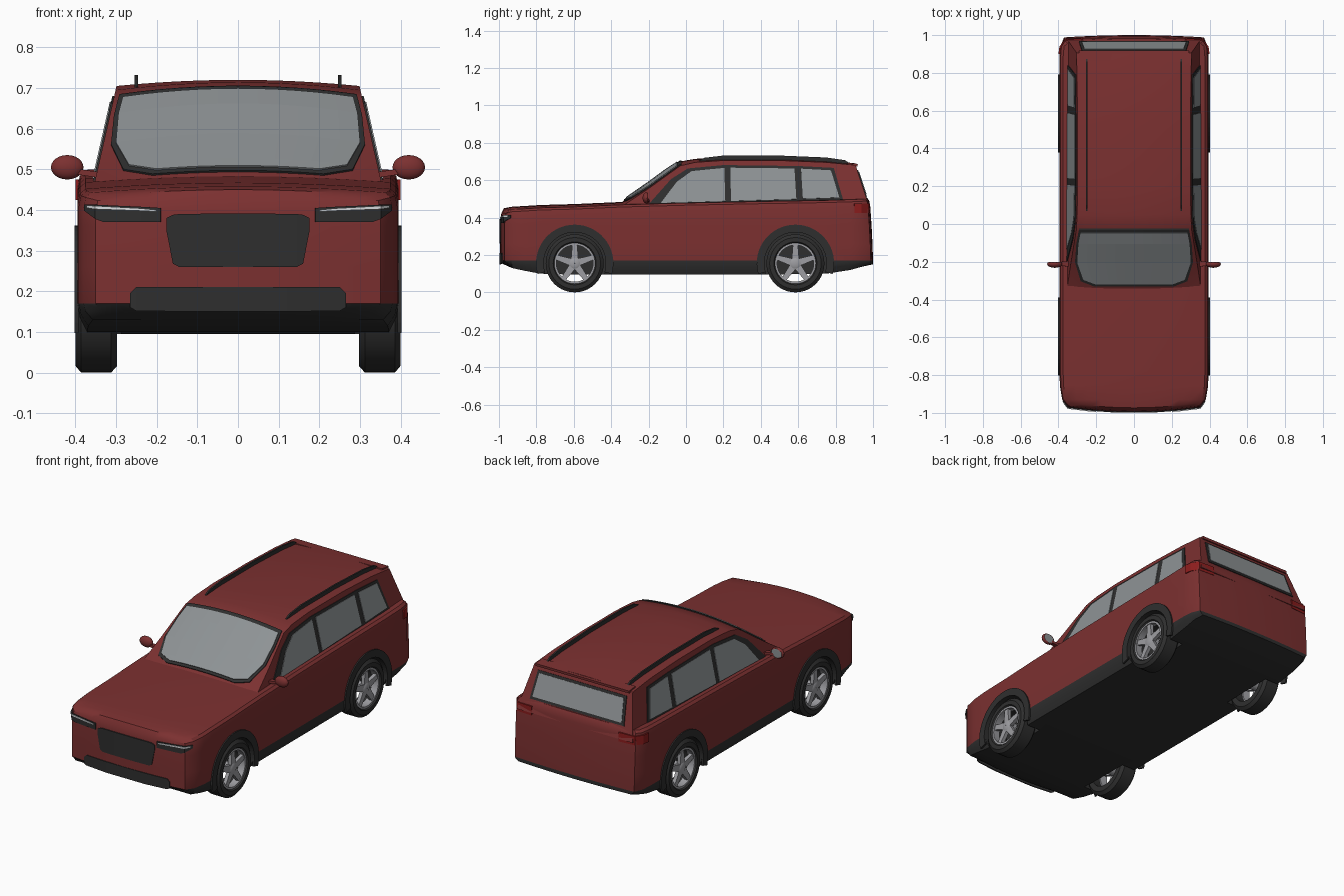
import bpy, bmesh, math

if "Cube" in bpy.data.objects:
    bpy.data.objects.remove(bpy.data.objects["Cube"])


def material(name, col):
    m = bpy.data.materials.new(name)
    m.diffuse_color = (*col, 1)
    m.use_nodes = True
    m.node_tree.nodes["Principled BSDF"].inputs["Base Color"].default_value = m.diffuse_color
    return m


RED = material("red_paint", (0.2, 0.03, 0.03))
DARK = material("dark_trim", (0.028, 0.028, 0.028))
GLASS = material("grey_glass", (0.27, 0.29, 0.30))
SILVER = material("silver_metal", (0.34, 0.34, 0.36))
LAMP = material("lamp_white", (0.7, 0.72, 0.74))
TAIL = material("tail_red", (0.26, 0.012, 0.012))


def interp(table, t, col=1):
    if t <= table[0][0]:
        return table[0][col]
    for a, b in zip(table, table[1:]):
        if t <= b[0]:
            return a[col] + (b[col] - a[col]) * (t - a[0]) / (b[0] - a[0])
    return table[-1][col]


def finish(name, bm, mats, smooth=False, thick=0):
    bmesh.ops.recalc_face_normals(bm, faces=bm.faces[:])
    me = bpy.data.meshes.new(name)
    bm.to_mesh(me)
    bm.free()
    for m in mats:
        me.materials.append(m)
    ob = bpy.data.objects.new(name, me)
    bpy.context.collection.objects.link(ob)
    if thick:
        mod = ob.modifiers.new("thickness", 'SOLIDIFY')
        mod.thickness, mod.offset = thick, 0
    if smooth:
        shade(ob)
    return ob


def activate(ob):
    for o in bpy.context.selected_objects:
        o.select_set(False)
    ob.select_set(True)
    bpy.context.view_layer.objects.active = ob


def shade(ob):
    activate(ob)
    bpy.ops.object.shade_smooth_by_angle(angle=math.radians(32))


def mesh(name, verts, faces, mat, **kw):
    bm = bmesh.new()
    vs = [bm.verts.new(v) for v in verts]
    for f in faces:
        bm.faces.new([vs[i] for i in f])
    return finish(name, bm, [mat], **kw)


def grid_box(name, n, fn, mats, rule):
    """Closed box of grid cells, shaped by fn(i, j, k)."""
    bm, cache = bmesh.new(), {}
    for a in range(3):
        b, c = (a + 1) % 3, (a + 2) % 3
        for side in (0, n[a]):
            for p in range(n[b]):
                for q in range(n[c]):
                    quad = []
                    for dp, dq in ((0, 0), (1, 0), (1, 1), (0, 1)):
                        idx = [0, 0, 0]
                        idx[a], idx[b], idx[c] = side, p + dp, q + dq
                        key = tuple(idx)
                        if key not in cache:
                            cache[key] = bm.verts.new(fn(*key))
                        quad.append(cache[key])
                    f = bm.faces.new(quad)
                    f.material_index = rule(f.calc_center_median())
    return finish(name, bm, mats)


def strip(name, a, b, mat, thick=0.008):
    n = len(a)
    return mesh(name, a + b, [(i, i + 1, n + i + 1, n + i) for i in range(n - 1)], mat, thick=thick)


def lathe(name, prof, centre, side, mat, segs=40):
    """Closed ring around the x axis from (x, radius) points."""
    n, verts, faces = len(prof), [], []
    for s in range(segs):
        a = 2 * math.pi * s / segs
        for x, r in prof:
            verts.append((side * x, centre[0] + r * math.cos(a), centre[1] + r * math.sin(a)))
        for i in range(n):
            t, j = (s + 1) % segs, (i + 1) % n
            faces.append((s * n + i, s * n + j, t * n + j, t * n + i))
    return mesh(name, verts, faces, mat, smooth=True)


# Lower body: stations of (y, half width, shoulder height, floor height)
BODY = [(-.995, .35, .435, .15), (-.93, .38, .443, .13), (-.86, .392, .447, .115), (-.78, .395, .452, .1),
        (-.6, .395, .457, .095), (-.35, .395, .468, .095), (0, .395, .478, .095), (.4, .395, .486, .095),
        (.75, .395, .492, .1), (.88, .395, .496, .12), (.94, .39, .499, .137), (1, .37, .5, .15)]
WIDTH = [.94, .985, 1, 1, 1, 1, .985, .95]
NOSE_IN = [.02, .008, 0, 0, 0, .003, .008, .022]
TAIL_IN = [0, 0, 0, .003, .008, .015, .02, .03]


def body_point(i, j, k):
    y, w, t, b = BODY[j]
    u = i / 6 - 1
    z = [b, (b + .17) / 2, .17, .26, .36, t - .04, t - .012, t][k]
    if k == 7:
        z += (.015 if y < 0 else .004) * (1 - u * u)
    if j == 0:
        y += .025 * u * u + NOSE_IN[k]
    elif j == len(BODY) - 1:
        y -= .012 * u * u + TAIL_IN[k]
    return (u * w * WIDTH[k], y, z)


body = grid_box("lower_body", (12, len(BODY) - 1, 7), body_point, [RED, DARK], lambda c: int(c.z < .165))

# Wheel wells cut into the body
WHEELS = [("front", -.595), ("rear", .585)]
HUB_Z = .155
for end, wy in WHEELS:
    for side in (-1, 1):
        ring = [(.168 * math.cos(a * math.pi / 24), .168 * math.sin(a * math.pi / 24)) for a in range(48)]
        vs = [(side * x, wy + p, HUB_Z + q) for x in (.288, .5) for p, q in ring]
        fs = [(i, (i + 1) % 48, 48 + (i + 1) % 48, 48 + i) for i in range(48)]
        fs += [tuple(range(48)), tuple(range(48, 96))]
        cut = mesh("well_cutter", vs, fs, RED)
        cut.data.materials.append(DARK)
        for p in cut.data.polygons:
            p.material_index = 1
        cut.hide_render = True
        mod = body.modifiers.new("well", 'BOOLEAN')
        mod.operation, mod.solver, mod.object = 'DIFFERENCE', 'EXACT', cut
        activate(body)
        bpy.ops.object.modifier_apply(modifier=mod.name)
        bpy.data.objects.remove(cut)
shade(body)

# Cabin: stations of (y, centre height, edge height)
CABIN = [(-.36, .47, .455), (-.33, .492, .468), (-.2, .582, .555), (-.1, .655, .627), (-.03, .7, .677),
         (.05, .714, .695), (.2, .72, .705), (.5, .72, .705), (.75, .708, .695), (.905, .69, .68)]


def side_x(z):
    return .35 - (z - .48) * .05 / .22


def tail_y(z):
    return .905 + (.685 - z) * .33


def roof_z(y, x):
    c, e = interp(CABIN, y, 1), interp(CABIN, y, 2)
    return e + (c - e) * (1 - (x / side_x(e)) ** 2)


def cabin_point(i, j, k):
    y, c, e = CABIN[j]
    u = i / 6 - 1
    z = .44 + (e + (c - e) * (1 - u * u) - .44) * k / 4
    return (u * side_x(z), tail_y(z) if j == len(CABIN) - 1 else y, z)


shade(grid_box("cabin", (12, len(CABIN) - 1, 4), cabin_point, [RED], lambda c: 0))


# Windscreen with its dark frame, laid on the cabin surface
def screen(name, rows, lift, mat):
    n, verts, faces = 12, [], []
    for y, w in rows:
        for i in range(n + 1):
            x = w * (i / 6 - 1)
            verts.append((x, y - lift, roof_z(y, x) + lift))
    for r in range(len(rows) - 1):
        for i in range(n):
            a = r * (n + 1) + i
            faces.append((a, a + 1, a + n + 2, a + n + 1))
    mesh(name, verts, faces, mat, thick=.005)


screen("windscreen_frame", [(-.328, .21), (-.3, .282), (-.2, .312), (-.1, .305), (-.03, .292), (-.022, .29)], .002, DARK)
screen("windscreen_glass", [(-.315, .2), (-.29, .268), (-.2, .3), (-.1, .294), (-.042, .283)], .005, GLASS)

# Side windows
FRAME = [(-.2, .47), (-.08, .605), (.01, .662), (.2, .68), (.6, .675), (.79, .665), (.84, .495)]
PANES = {"front": [(-.135, .477), (-.05, .59), (.03, .648), (.205, .665), (.21, .487)],
         "middle": [(.24, .488), (.238, .666), (.58, .662), (.59, .498)],
         "rear": [(.625, .5), (.615, .661), (.775, .652), (.82, .507)]}
for side in (-1, 1):
    def window(name, pts, lift, mat):
        mesh(name, [(side * (side_x(z) + lift), y, z) for y, z in pts], [tuple(range(len(pts)))], mat, thick=.005)
    window("side_window_frame", FRAME, .002, DARK)
    for pane, pts in PANES.items():
        window(pane + "_side_glass", pts, .005, GLASS)

# Rear window and roof lip
for name, w0, w1, z0, z1, lift, mat in (("rear_window_frame", .292, .275, .508, .655, .002, DARK),
                                        ("rear_window_glass", .277, .262, .522, .643, .005, GLASS)):
    pts = [(-w0, z0), (w0, z0), (w1, z1), (-w1, z1)]
    mesh(name, [(x, tail_y(z) + lift, z) for x, z in pts], [(0, 1, 2, 3)], mat, thick=.005)
strip("roof_lip", [(x, .86, .686) for x in (-.29, 0, .29)], [(x, .918, .68) for x in (-.29, 0, .29)], RED, .014)

# Nose details follow the bowed front
NOSE = [(0, -.995), (.12, -.992), (.24, -.983), (.35, -.97), (.38, -.93)]


def nose_strip(name, cols, mat, lift=.002):
    def at(x, z):
        return (x, interp(NOSE, abs(x)) - lift, z)
    strip(name, [at(x, a) for x, a, b in cols], [at(x, b) for x, a, b in cols], mat, .006)


def both(cols):
    return [(-x, a, b) for x, a, b in cols] + [c for c in reversed(cols)]


nose_strip("grille", both([(.176, .35, .38), (.16, .268, .388), (.145, .26, .39), (.07, .26, .391)]), DARK)
nose_strip("lower_intake", both([(.265, .16, .195), (.25, .152, .21), (.12, .15, .211)]), DARK)
for side in (-1, 1):
    nose_strip("headlight", [(side * x, a, b) for x, a, b in
               ((.19, .37, .405), (.24, .37, .408), (.33, .37, .412), (.35, .378, .413), (.376, .398, .414))], DARK)
    nose_strip("headlight_strip", [(side * x, a, b) for x, a, b in
               ((.2, .396, .4), (.24, .398, .404), (.35, .402, .41), (.37, .405, .411))], LAMP, .006)
    # Tail lamp wrapping the rear corner
    cols = [(.27, .98), (.365, .974), (.391, .938), (.396, .9)]
    strip("tail_lamp", [(side * x, y, .425) for x, y in cols], [(side * x, y, .475) for x, y in cols], TAIL)

    # Roof rail
    ys = (.07, .1, .2, .5, .75, .85, .875)
    hs = (.003, .016, .022, .022, .022, .018, .004)
    strip("roof_rail", [(side * .25, y, roof_z(y, .25) - .004) for y in ys],
          [(side * .25, y, roof_z(y, .25) + h) for y, h in zip(ys, hs)], DARK, .009)

    # Door mirror with a flat glass back
    bm = bmesh.new()
    bmesh.ops.create_uvsphere(bm, u_segments=20, v_segments=12, radius=1)
    for v in bm.verts:
        v.co.y = min(v.co.y, .5)
    for f in bm.faces:
        f.material_index = int(f.calc_center_median().y > .49)
    for v in bm.verts:
        v.co = (side * (.42 + .04 * v.co.x), -.212 + .02 * v.co.y, .505 + .03 * v.co.z)
    finish("door_mirror", bm, [RED, GLASS], smooth=True)
    strip("mirror_arm", [(side * .335, -.225, .485), (side * .4, -.222, .495)],
          [(side * .335, -.195, .485), (side * .4, -.202, .495)], RED, .014)

    # Wheels and arch trims
    for end, wy in WHEELS:
        c = (wy, HUB_Z)
        lathe(end + "_tyre", [(.297, .108), (.297, .138), (.312, .155), (.386, .155), (.4, .138), (.4, .115),
                              (.39, .108)], c, side, DARK)
        lathe(end + "_rim", [(.35, .109), (.393, .109), (.393, .098), (.35, .101)], c, side, SILVER)
        lathe(end + "_hub", [(.28, .001), (.28, .028), (.388, .028), (.392, .02), (.392, .001)], c, side, SILVER, 20)
        for s in range(5):
            a = math.pi / 2 + s * 2 * math.pi / 5
            vs = []
            for x in (.368, .388):
                for r, h in ((.015, .02), (.104, .013), (.104, -.013), (.015, -.02)):
                    vs.append((side * x, wy + r * math.cos(a) - h * math.sin(a),
                               HUB_Z + r * math.sin(a) + h * math.cos(a)))
            mesh(end + "_spoke", vs, [(0, 1, 2, 3), (4, 5, 6, 7), (0, 1, 5, 4), (1, 2, 6, 5), (2, 3, 7, 6),
                                      (3, 0, 4, 7)], SILVER)
        angs = [math.radians(-16 + 212 * i / 30) for i in range(31)]
        arcs = [[(side * .397, wy + r * math.cos(a), HUB_Z + r * math.sin(a)) for a in angs] for r in (.166, .207)]
        strip(end + "_arch_trim", arcs[0], arcs[1], DARK, .01)
